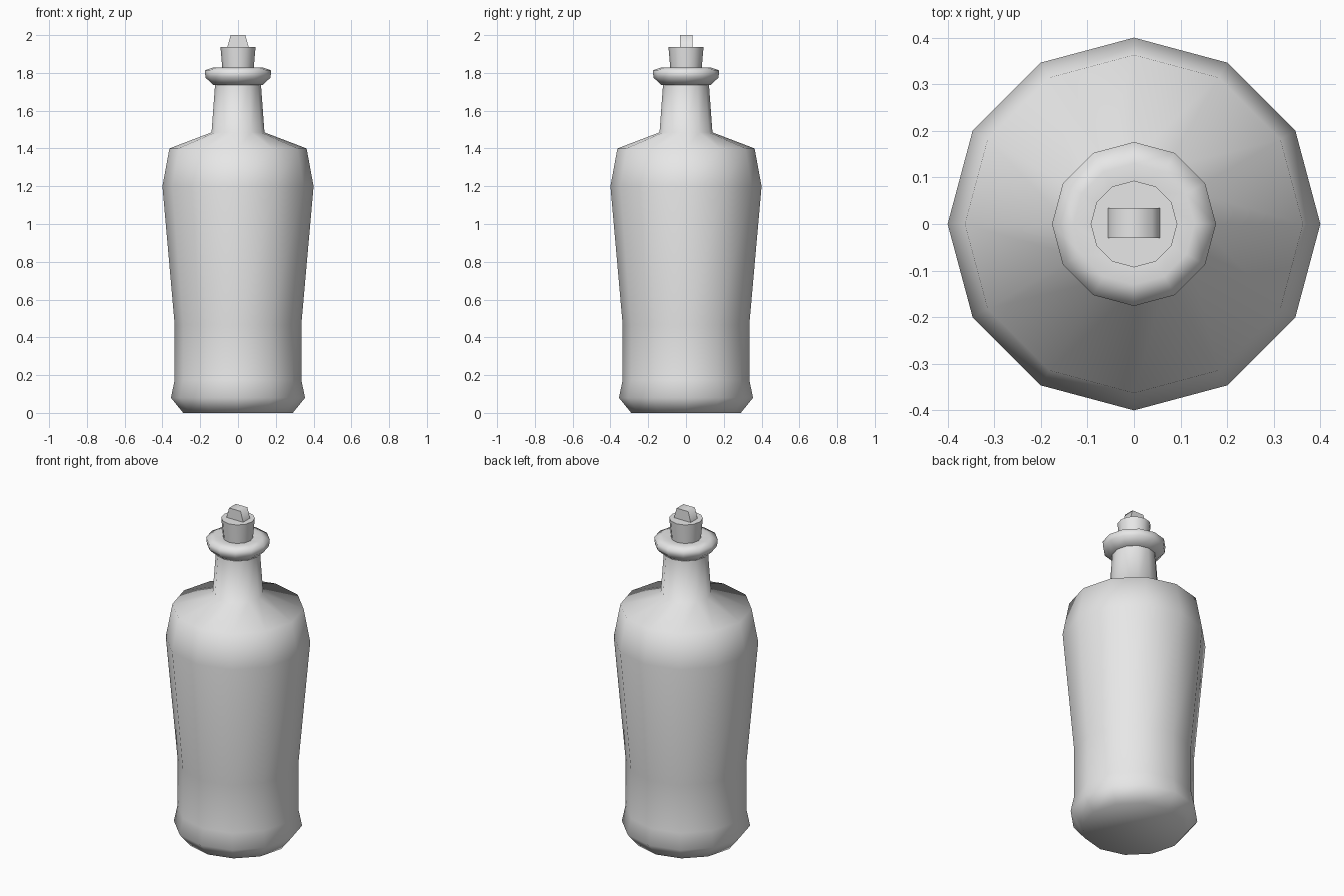
import bpy, bmesh, math

if "Cube" in bpy.data.objects:
    bpy.data.objects.remove(bpy.data.objects["Cube"], do_unlink=True)

SIDES = 12

grey = bpy.data.materials.new("plain grey")
grey.use_nodes = True
grey.diffuse_color = (0.8, 0.8, 0.8, 1)
grey.node_tree.nodes["Principled BSDF"].inputs["Base Color"].default_value = (0.8, 0.8, 0.8, 1)


def finish(name, bm):
    """Turn a bmesh into a smooth object whose steep edges stay sharp."""
    bmesh.ops.recalc_face_normals(bm, faces=bm.faces)
    mesh = bpy.data.meshes.new(name)
    bm.to_mesh(mesh)
    bm.free()
    mesh.materials.append(grey)
    mesh.polygons.foreach_set("use_smooth", [True] * len(mesh.polygons))
    mesh.set_sharp_from_angle(angle=math.radians(80))
    obj = bpy.data.objects.new(name, mesh)
    bpy.context.scene.collection.objects.link(obj)
    return obj


def lathe(name, profile):
    """Revolve (radius, height) points, capping both ends."""
    bm = bmesh.new()
    rings = []
    for r, z in profile:
        angles = [math.tau * i / SIDES for i in range(SIDES)]
        rings.append([bm.verts.new((r * math.cos(a), r * math.sin(a), z)) for a in angles])
    for low, high in zip(rings, rings[1:]):
        for i in range(SIDES):
            j = (i + 1) % SIDES
            bm.faces.new((low[i], low[j], high[j], high[i]))
    bm.faces.new(rings[0])
    bm.faces.new(rings[-1])
    return finish(name, bm)


# Bottle body with flared foot, shoulder and tapered neck
lathe("bottle_body", [
    (0.29, 0), (0.355, 0.08), (0.335, 0.175), (0.335, 0.465),
    (0.40, 1.20), (0.363, 1.40), (0.14, 1.485), (0.12, 1.76),
])

# Rounded lip around the mouth
lathe("lip_ring", [
    (0.10, 1.74), (0.13, 1.735), (0.172, 1.775), (0.176, 1.813),
    (0.13, 1.829), (0.08, 1.82),
])

# Stopper
lathe("stopper", [(0.08, 1.79), (0.093, 1.938)])

# Tapered grip on top of the stopper
bm = bmesh.new()
bmesh.ops.create_cube(bm, size=1)
for v in bm.verts:
    top = v.co.z > 0
    v.co.x *= 0.078 if top else 0.116
    v.co.y = v.co.y * 0.065 + 0.002
    v.co.z = 2.0 if top else 1.93
finish("stopper_grip", bm)
